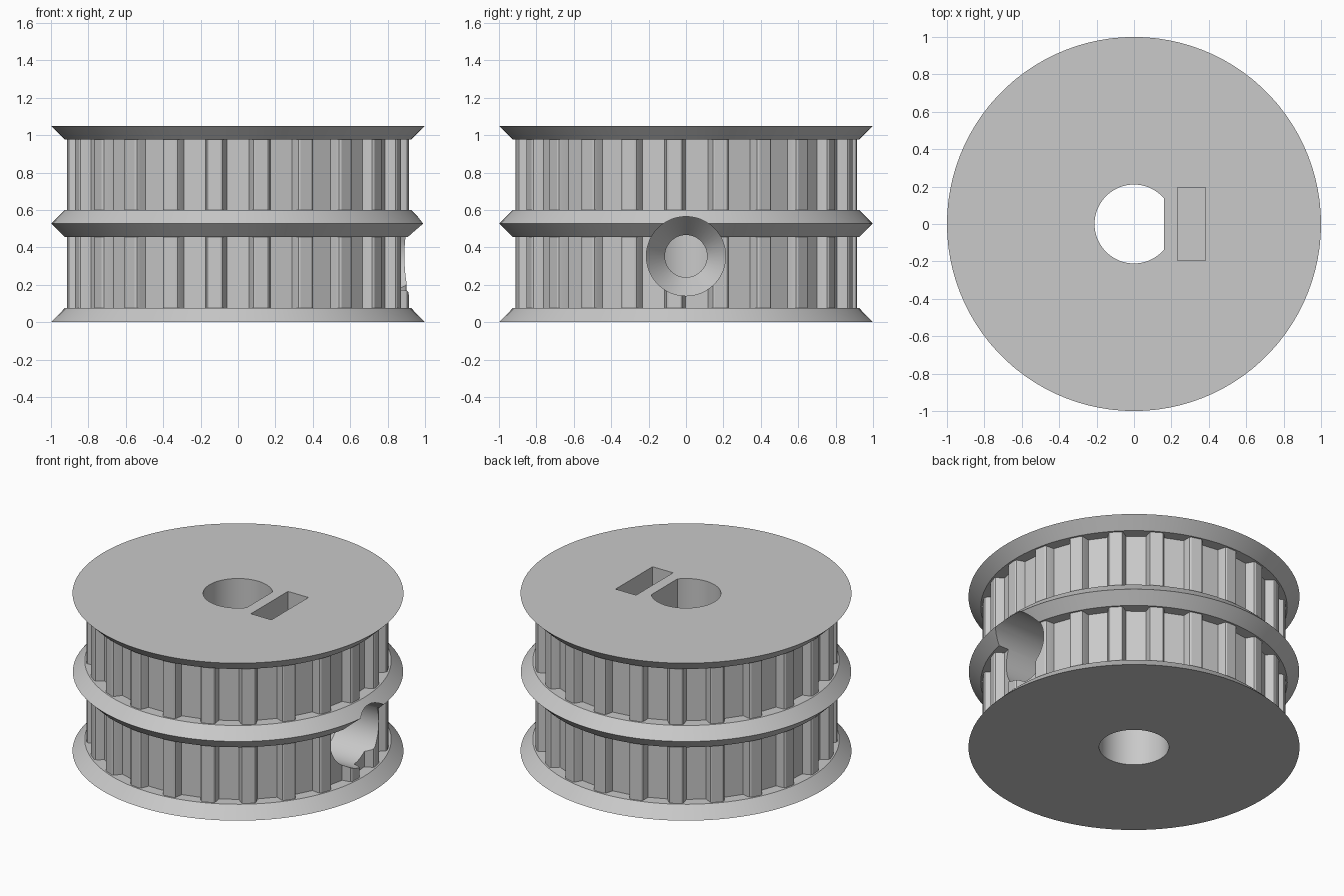
import bpy, bmesh
from math import sin, cos, pi, radians
from mathutils import Matrix

TEETH = 23
TIP_R, ROOT_R = 0.915, 0.857
BORE_R, FLAT_X = 0.211, 0.16
HEIGHT = 1.05

old = bpy.data.objects.get("Cube")
if old:
    bpy.data.objects.remove(old, do_unlink=True)

grey = bpy.data.materials.new("plain grey")
grey.use_nodes = True
colour = (0.585, 0.585, 0.585, 1)
grey.diffuse_color = colour
grey.node_tree.nodes["Principled BSDF"].inputs["Base Color"].default_value = colour


def finish(name, bm):
    bmesh.ops.recalc_face_normals(bm, faces=bm.faces)
    mesh = bpy.data.meshes.new(name)
    bm.to_mesh(mesh)
    bm.free()
    mesh.materials.append(grey)
    obj = bpy.data.objects.new(name, mesh)
    bpy.context.collection.objects.link(obj)
    return obj


def lathe(name, profile, segments=100, matrix=Matrix()):
    """Closed solid from (radius, height) pairs, turned about z."""
    bm = bmesh.new()
    rings = []
    for r, z in profile:
        rings.append([bm.verts.new((r * cos(2 * pi * i / segments),
                                    r * sin(2 * pi * i / segments), z))
                      for i in range(segments)])
    for a, b in zip(rings, rings[1:]):
        for i in range(segments):
            j = (i + 1) % segments
            bm.faces.new((a[i], a[j], b[j], b[i]))
    bm.faces.new(rings[0])
    bm.faces.new(rings[-1])
    bm.transform(matrix)
    return finish(name, bm)


def prism(name, outline, z0, z1):
    """Closed solid from an outline extruded along z."""
    bm = bmesh.new()
    low = [bm.verts.new((x, y, z0)) for x, y in outline]
    high = [bm.verts.new((x, y, z1)) for x, y in outline]
    bm.faces.new(low)
    bm.faces.new(high)
    for i in range(len(low)):
        j = (i + 1) % len(low)
        bm.faces.new((low[i], low[j], high[j], high[i]))
    return finish(name, bm)


def combine(target, tool, operation):
    mod = target.modifiers.new(operation.lower(), "BOOLEAN")
    mod.operation = operation
    mod.solver = "EXACT"
    mod.object = tool
    bpy.context.view_layer.objects.active = target
    bpy.ops.object.modifier_apply(modifier=mod.name)
    bpy.data.objects.remove(tool, do_unlink=True)


# Flanges and core turned as one piece
pulley = lathe("double_belt_pulley", [
    (1.0, 0), (0.926, 0.075), (0.8, 0.075),
    (0.8, 0.455), (0.926, 0.455), (0.998, 0.527), (0.926, 0.6),
    (0.8, 0.6), (0.8, 0.977), (0.926, 0.977), (1.0, HEIGHT)])

# Toothed belt tracks with rounded tooth tips and a groove facing the front
half_tooth = [(-0.057, ROOT_R), (-0.047, TIP_R - 0.018),
              (-0.042, TIP_R - 0.006), (-0.032, TIP_R)]
tooth = half_tooth + [(-t, r) for t, r in reversed(half_tooth)]
outline = []
for k in range(TEETH):
    a = -pi / 2 + (k + 0.5) * 2 * pi / TEETH
    for t, r in tooth:
        outline.append((r * cos(a + t / r), r * sin(a + t / r)))
for z0, z1 in ((0.06, 0.47), (0.585, 0.99)):
    combine(pulley, prism("toothed_track", outline, z0, z1), "UNION")

# Shaft bore: round at the bottom, flat-sided above
circle = [(BORE_R * cos(radians(a)), BORE_R * sin(radians(a)))
          for a in range(0, 360, 5)]
corner = (BORE_R ** 2 - FLAT_X ** 2) ** 0.5
flat = [(FLAT_X, corner)] + [p for p in circle if p[0] < FLAT_X] + [(FLAT_X, -corner)]
combine(pulley, prism("bore_flat", flat, 0.2, 1.2), "DIFFERENCE")
combine(pulley, prism("bore_round", circle, -0.1, 0.25), "DIFFERENCE")

# Captive nut slot, open at the top
slot = [(0.232, -0.195), (0.383, -0.195), (0.383, 0.195), (0.232, 0.195)]
combine(pulley, prism("nut_slot", slot, 0.155, 1.2), "DIFFERENCE")

# Countersunk set screw hole on the left side
to_side = Matrix.Translation((0, 0, 0.353)) @ Matrix.Rotation(pi / 2, 4, "Y")
combine(pulley, lathe("screw_hole", [
    (0.113, 0.02), (0.113, 0.47), (0.212, 0.6), (0.212, 1.2)], 48, to_side),
    "DIFFERENCE")

# Smooth round surfaces, crisp edges
bpy.ops.object.select_all(action="DESELECT")
pulley.select_set(True)
bpy.context.view_layer.objects.active = pulley
bpy.ops.object.shade_smooth_by_angle(angle=radians(32))
